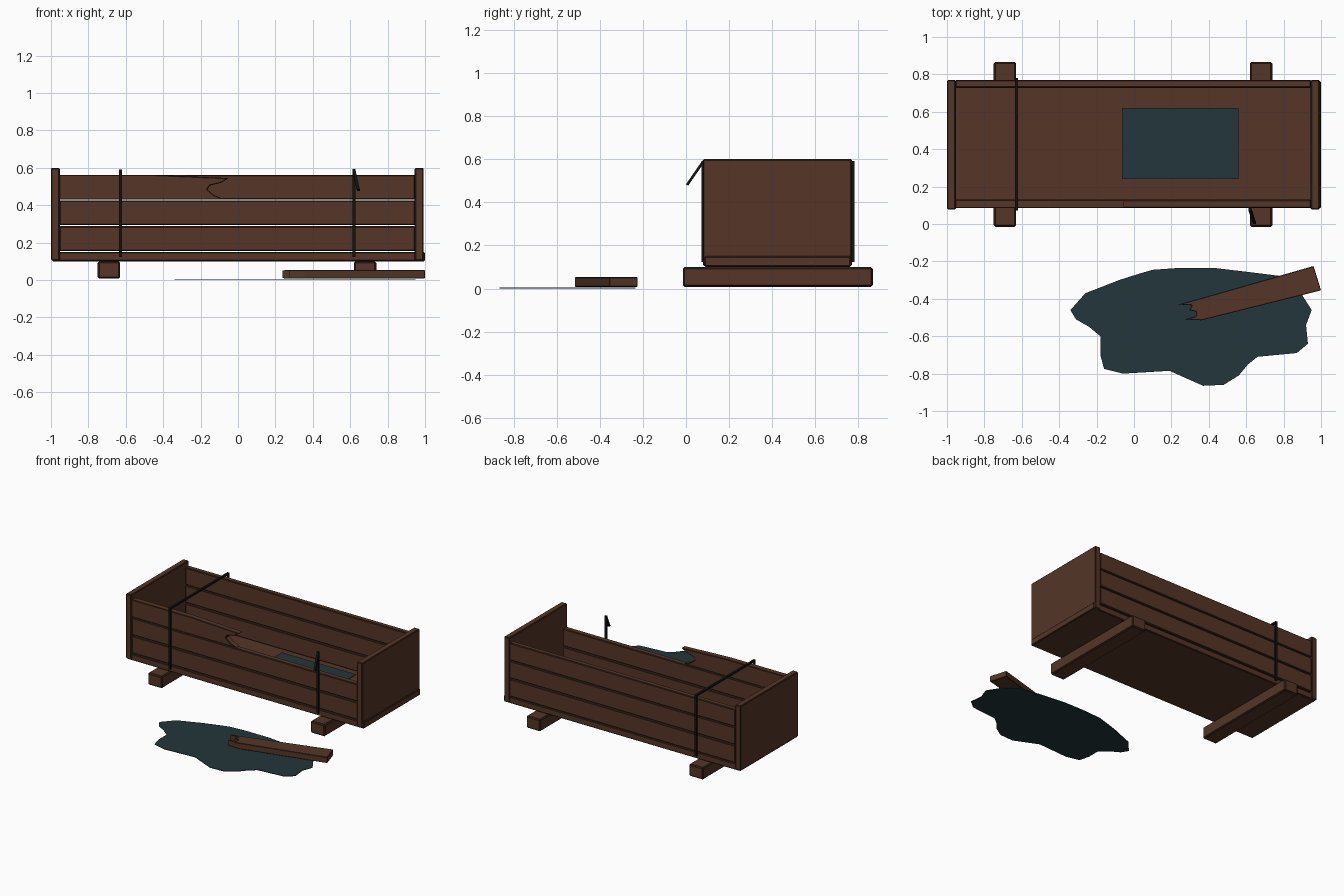
import bpy, bmesh
from mathutils import Vector

cube = bpy.data.objects.get("Cube")
if cube:
    bpy.data.objects.remove(cube)


def material(name, rgb):
    m = bpy.data.materials.new(name)
    m.use_nodes = True
    m.diffuse_color = (*rgb, 1)
    m.node_tree.nodes["Principled BSDF"].inputs["Base Color"].default_value = (*rgb, 1)
    return m


WOOD = material("brown wood", (0.09, 0.036, 0.02))
EDGE = material("dark wood edge", (0.027, 0.012, 0.007))
WATER = material("dark teal water", (0.017, 0.037, 0.044))
METAL = material("black strap", (0.006, 0.006, 0.007))


def prism(name, points, offset, mats, bevel=0.0):
    """Extrude a closed outline along an offset; bevels take the second material."""
    bm = bmesh.new()
    face = bm.faces.new([bm.verts.new(p) for p in points])
    ext = bmesh.ops.extrude_face_region(bm, geom=[face], use_keep_orig=True)
    verts = [g for g in ext["geom"] if isinstance(g, bmesh.types.BMVert)]
    bmesh.ops.translate(bm, verts=verts, vec=offset)
    bmesh.ops.recalc_face_normals(bm, faces=bm.faces)
    mesh = bpy.data.meshes.new(name)
    bm.to_mesh(mesh)
    bm.free()
    ob = bpy.data.objects.new(name, mesh)
    bpy.context.collection.objects.link(ob)
    for m in mats:
        mesh.materials.append(m)
    if bevel:
        mod = ob.modifiers.new("worn edges", "BEVEL")
        mod.width = bevel
        mod.segments = 1
        mod.material = 1
    return ob


def board(name, x, y, z, mats=(WOOD, EDGE), bevel=0.006):
    """Box from three (low, high) ranges."""
    outline = [(x[i], y[j], z[0]) for i, j in ((0, 0), (1, 0), (1, 1), (0, 1))]
    return prism(name, outline, (0, 0, z[1] - z[0]), mats, bevel)


def strap(name, path, width=0.016, thick=0.012):
    """Flat metal band made of straight pieces."""
    for i, (a, b) in enumerate(zip(path, path[1:])):
        a, b = Vector(a), Vector(b)
        along = (b - a).normalized()
        side = Vector((1, 0, 0))
        out = along.cross(side).normalized() * thick / 2
        side = side * width / 2
        a, b = a - along * thick / 2, b + along * thick / 2
        ring = [a - side - out, a + side - out, a + side + out, a - side + out]
        prism(f"{name}_{i + 1}", ring, b - a, (METAL,))


# Skids, floor and end panels
for side, x in (("right", -0.69), ("left", 0.68)):
    board(f"skid_{side}", (x - 0.06, x + 0.06), (-0.015, 0.867), (0.008, 0.1), bevel=0.009)
board("floor", (-0.995, 1.0), (0.085, 0.765), (0.1, 0.15))
board("end_panel_right", (-1.0, -0.953), (0.078, 0.77), (0.105, 0.6))
board("end_panel_left", (0.945, 0.993), (0.078, 0.77), (0.105, 0.6))

# Side planks, with the top front one snapped off
span = (-0.955, 0.947)
rows = ((0.155, 0.288), (0.294, 0.426), (0.43, 0.562))
for i, z in enumerate(rows):
    board(f"back_plank_{i + 1}", span, (0.728, 0.77), z)
    if i < 2:
        board(f"front_plank_{i + 1}", span, (0.085, 0.13), z)

broken = [(-0.955, 0.43), (-0.07, 0.43), (-0.13, 0.455), (-0.165, 0.485),
          (-0.15, 0.505), (-0.09, 0.52), (-0.05, 0.545), (-0.45, 0.562), (-0.955, 0.562)]
prism("front_plank_broken", [(x, 0.085, z) for x, z in broken], (0, 0.045, 0),
      (WOOD, EDGE), 0.004)

# Snapped piece lying on the ground
piece = [(0.27, -0.51), (0.36, -0.515), (1.0, -0.355), (0.96, -0.225), (0.33, -0.405),
         (0.235, -0.43), (0.31, -0.435), (0.295, -0.46), (0.335, -0.47), (0.335, -0.492)]
prism("fallen_plank", [(x, y, 0.008) for x, y in piece], (0, 0, 0.045), (WOOD, EDGE), 0.003)

# Water inside the trough and spilled on the ground
board("trough_water", (-0.065, 0.56), (0.24, 0.62), (0.19, 0.195), (WATER,), 0)
puddle = [(-0.34, -0.46), (-0.26, -0.37), (-0.08, -0.3), (0.03, -0.265), (0.1, -0.245),
          (0.24, -0.235), (0.43, -0.235), (0.64, -0.26), (0.8, -0.28), (0.88, -0.35),
          (0.95, -0.46), (0.92, -0.54), (0.93, -0.64), (0.87, -0.69), (0.66, -0.71),
          (0.61, -0.75), (0.56, -0.81), (0.48, -0.86), (0.37, -0.865), (0.29, -0.83),
          (0.19, -0.785), (-0.06, -0.8), (-0.16, -0.775), (-0.18, -0.7), (-0.18, -0.6),
          (-0.24, -0.55), (-0.31, -0.51)]
prism("puddle", [(x, y, 0) for x, y in puddle], (0, 0, 0.004), (WATER,))

# Metal straps: one whole, one snapped and bent forward
strap("whole_strap", [(-0.628, 0.077, 0.13), (-0.628, 0.077, 0.585),
                      (-0.628, 0.775, 0.585), (-0.628, 0.775, 0.13)])
strap("snapped_strap", [(0.62, 0.077, 0.13), (0.62, 0.077, 0.585), (0.643, 0.008, 0.485)])
